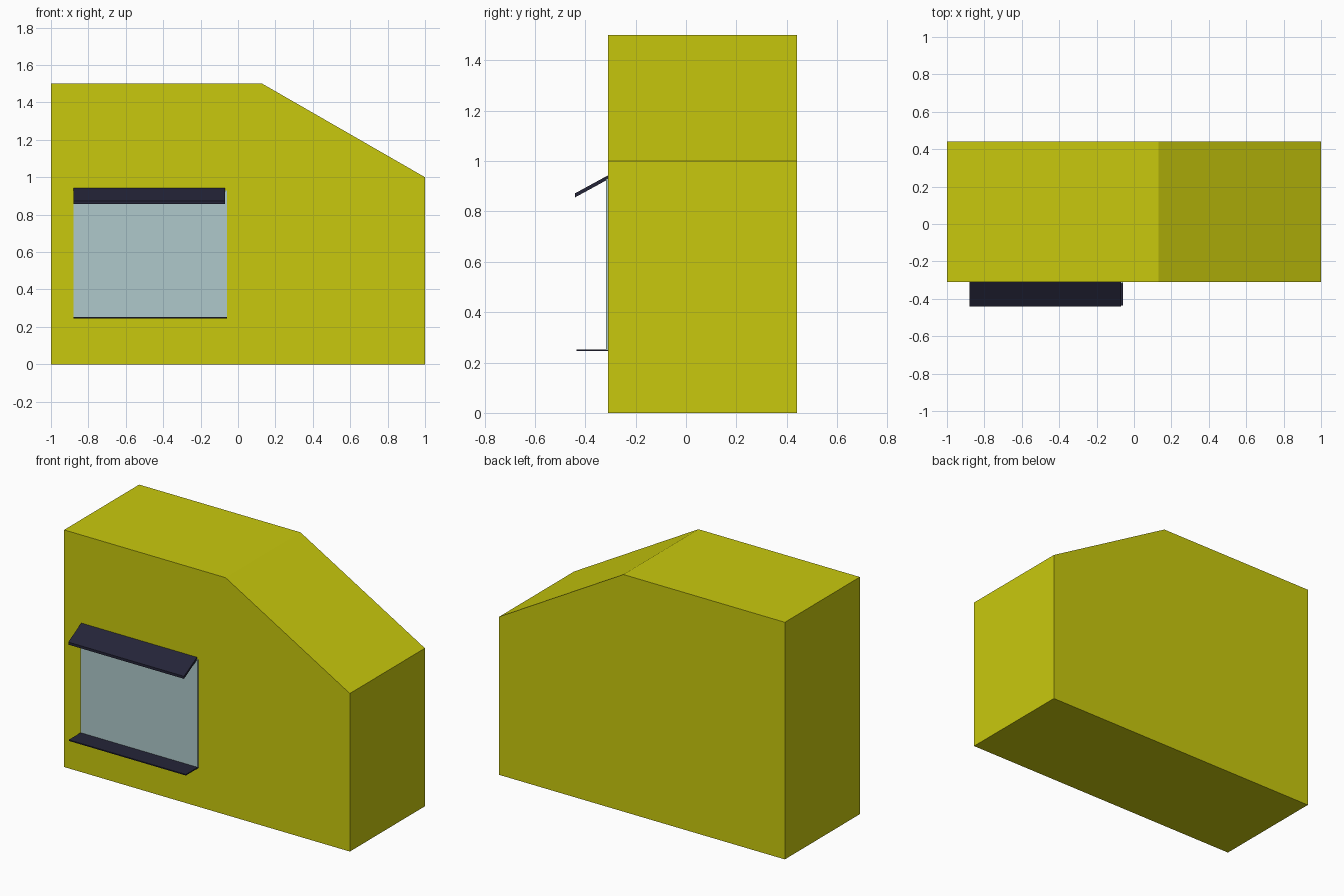
import bpy
import bmesh

cube = bpy.data.objects.get("Cube")
if cube:
    bpy.data.objects.remove(cube, do_unlink=True)


def material(name, color):
    mat = bpy.data.materials.new(name)
    mat.use_nodes = True
    mat.diffuse_color = (*color, 1)
    bsdf = next(n for n in mat.node_tree.nodes if n.type == 'BSDF_PRINCIPLED')
    bsdf.inputs["Base Color"].default_value = (*color, 1)
    return mat


def prism(name, profile, offset, mat):
    """Extrude a closed 3D profile by an offset into a flat-faced solid."""
    bm = bmesh.new()
    face = bm.faces.new([bm.verts.new(p) for p in profile])
    grown = bmesh.ops.extrude_face_region(bm, geom=[face], use_keep_orig=True)
    moved = [g for g in grown["geom"] if isinstance(g, bmesh.types.BMVert)]
    bmesh.ops.translate(bm, verts=moved, vec=offset)
    bmesh.ops.recalc_face_normals(bm, faces=bm.faces)
    mesh = bpy.data.meshes.new(name)
    bm.to_mesh(mesh)
    bm.free()
    mesh.materials.append(mat)
    obj = bpy.data.objects.new(name, mesh)
    bpy.context.collection.objects.link(obj)
    return obj


yellow = material("yellow paint", (0.584, 0.584, 0.004))
glass = material("pale blue glass", (0.43, 0.584, 0.597))
navy = material("dark navy", (0.018, 0.018, 0.04))

front, back = -0.31, 0.44
left, right = -0.06, -0.88

# Booth body with one sloped roof corner
outline = [(-1, 0), (1, 0), (1, 1), (0.13, 1.5), (-1, 1.5)]
prism("booth_body", [(x, front, z) for x, z in outline], (0, back - front, 0), yellow)

# Serving window, a thin pane on the front wall
pane = [(right, 0.25), (left, 0.25), (left, 0.93), (right, 0.93)]
prism("window_pane", [(x, front, z) for x, z in pane], (0, -0.007, 0), glass)

# Sloping awning over the window
awning = [(front, 0.943), (-0.44, 0.872), (-0.44, 0.856), (front, 0.927)]
prism("awning", [(right, y, z) for y, z in awning], (0.81, 0, 0), navy)

# Counter shelf below the window
shelf = [(front, 0.252), (-0.435, 0.252), (-0.435, 0.245), (front, 0.245)]
prism("counter_shelf", [(right, y, z) for y, z in shelf], (left - right, 0, 0), navy)
